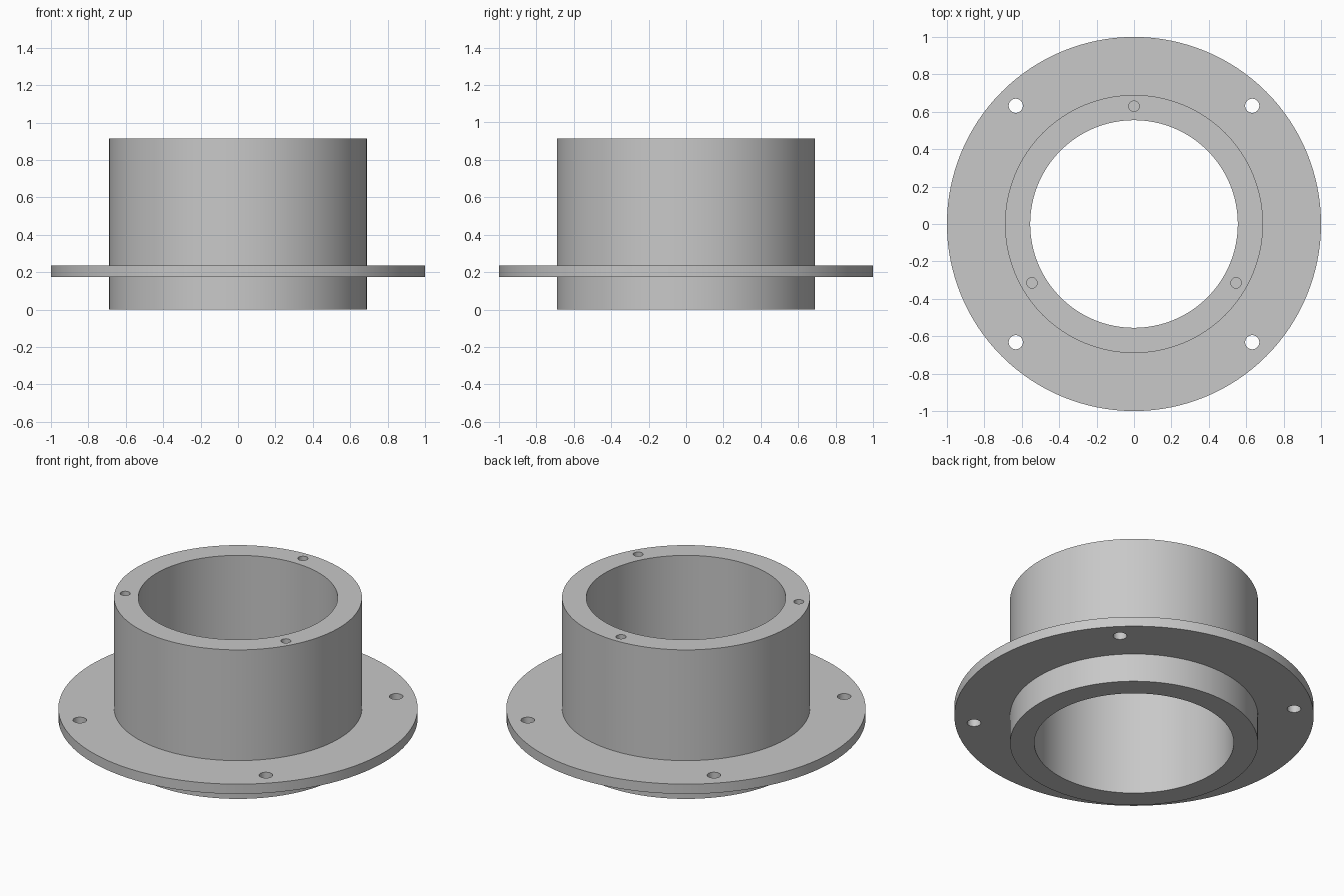
import bpy
import bmesh
from math import cos, sin, radians, pi
from mathutils import Matrix, Vector

default = bpy.data.objects.get("Cube")
if default:
    bpy.data.objects.remove(default, do_unlink=True)

SEGMENTS = 128
BORE, SLEEVE, RIM = 0.555, 0.69, 1.0
HEIGHT, FLANGE_LOW, FLANGE_TOP = 0.915, 0.175, 0.235

grey = bpy.data.materials.new("plain grey")
grey.use_nodes = True
colour = (0.58, 0.58, 0.58, 1)
grey.diffuse_color = colour
grey.node_tree.nodes["Principled BSDF"].inputs["Base Color"].default_value = colour


def add_object(name, bm):
    bmesh.ops.recalc_face_normals(bm, faces=bm.faces)
    mesh = bpy.data.meshes.new(name)
    bm.to_mesh(mesh)
    bm.free()
    mesh.materials.append(grey)
    obj = bpy.data.objects.new(name, mesh)
    bpy.context.collection.objects.link(obj)
    return obj


def lathe(name, profile):
    """Spin a closed (radius, height) profile around z."""
    bm = bmesh.new()
    verts = [bm.verts.new((r, 0, z)) for r, z in profile]
    edges = [bm.edges.new((a, b)) for a, b in zip(verts, verts[1:] + verts[:1])]
    bmesh.ops.spin(bm, geom=verts + edges, cent=(0, 0, 0), axis=(0, 0, 1),
                   angle=2 * pi, steps=SEGMENTS, use_merge=True)
    bmesh.ops.remove_doubles(bm, verts=bm.verts, dist=1e-5)
    return add_object(name, bm)


def drill_set(name, angles, distance, radius, low, high):
    """Cylinders on a bolt circle, used to cut holes."""
    bm = bmesh.new()
    for a in angles:
        spot = Vector((distance * cos(radians(a)), distance * sin(radians(a)), (low + high) / 2))
        bmesh.ops.create_cone(bm, cap_ends=True, segments=32, radius1=radius,
                              radius2=radius, depth=high - low,
                              matrix=Matrix.Translation(spot))
    cutter = add_object(name, bm)
    cutter.hide_render = True
    return cutter


# Sleeve with its flange, as one turned part
body = lathe("flanged_sleeve", [
    (BORE, 0), (SLEEVE, 0), (SLEEVE, FLANGE_LOW), (RIM, FLANGE_LOW),
    (RIM, FLANGE_TOP), (SLEEVE, FLANGE_TOP), (SLEEVE, HEIGHT), (BORE, HEIGHT)])

# Through holes in the flange, blind holes in the top rim
cutters = [
    drill_set("flange_hole_cutter", (45, 135, 225, 315), 0.894, 0.038, 0.1, 0.3),
    drill_set("rim_hole_cutter", (90, 210, 330), 0.63, 0.028, 0.7, 1.0)]
for cutter in cutters:
    mod = body.modifiers.new(cutter.name, "BOOLEAN")
    mod.operation = "DIFFERENCE"
    mod.solver = "EXACT"
    mod.object = cutter

# Bake the cuts and drop the cutters
bpy.context.view_layer.update()
graph = bpy.context.evaluated_depsgraph_get()
cut_mesh = bpy.data.meshes.new_from_object(body.evaluated_get(graph))
body.modifiers.clear()
body.data = cut_mesh
for cutter in cutters:
    bpy.data.objects.remove(cutter, do_unlink=True)

# Smooth the round walls, keep the rims sharp
bpy.ops.object.select_all(action="DESELECT")
body.select_set(True)
bpy.context.view_layer.objects.active = body
bpy.ops.object.shade_smooth_by_angle(angle=radians(30))
